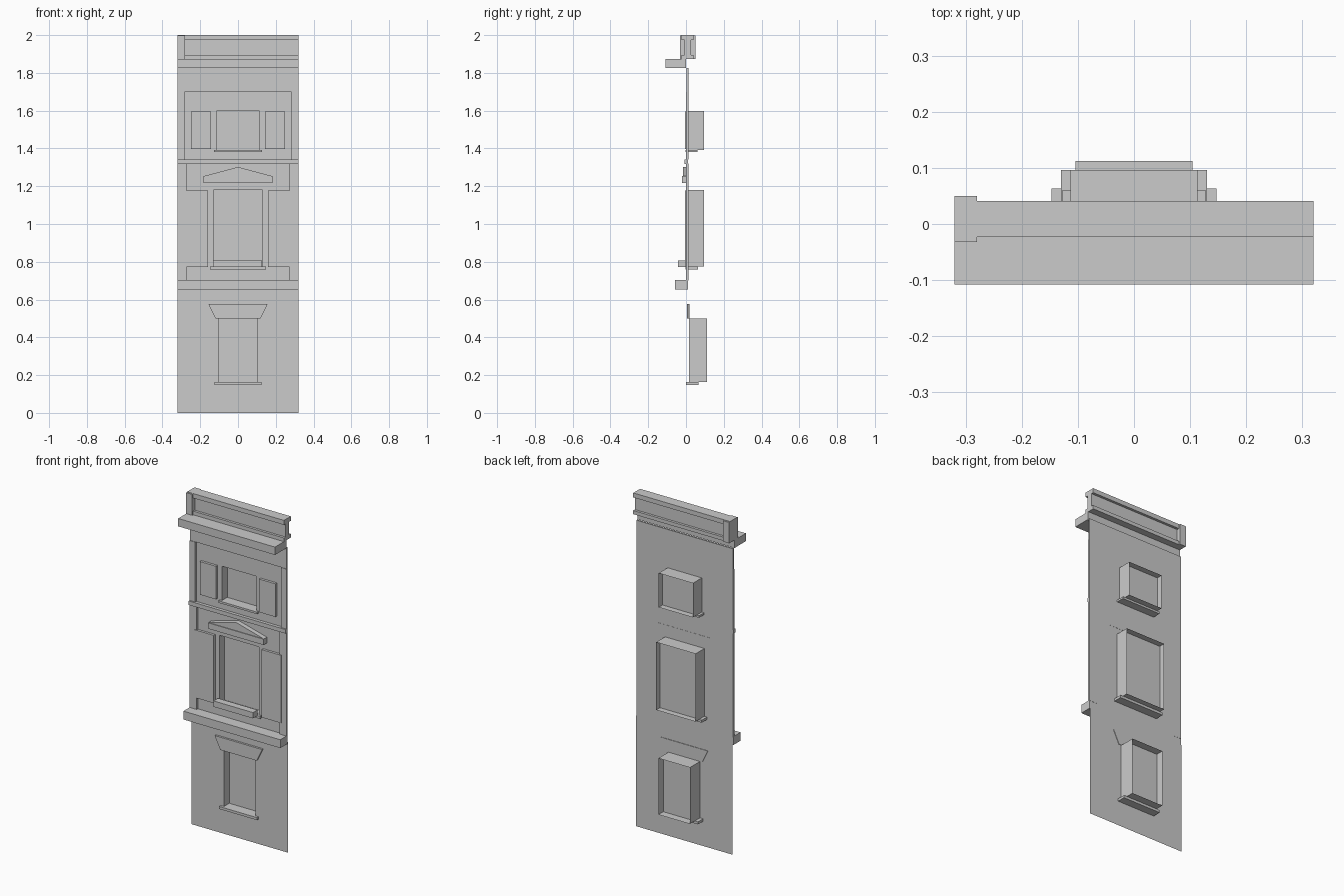
import bpy

if "Cube" in bpy.data.objects:
    bpy.data.objects.remove(bpy.data.objects["Cube"])

HALF = 0.32  # half width of the facade


def mesh(name, verts, faces):
    me = bpy.data.meshes.new(name)
    me.from_pydata(verts, [], faces)
    me.update()
    ob = bpy.data.objects.new(name, me)
    bpy.context.collection.objects.link(ob)
    return ob


def prism(name, pts, y0, y1):
    """Extrude a counter-clockwise (x, z) outline from y0 (front) to y1 (back)."""
    n = len(pts)
    verts = [(x, y0, z) for x, z in pts] + [(x, y1, z) for x, z in pts]
    faces = [tuple(range(n)), tuple(reversed(range(n, 2 * n)))]
    faces += [(i, i + n, (i + 1) % n + n, (i + 1) % n) for i in range(n)]
    return mesh(name, verts, faces)


def box(name, x0, x1, y0, y1, z0, z1):
    return prism(name, [(x0, z0), (x1, z0), (x1, z1), (x0, z1)], y0, y1)


def wall_with_window(name, y, z0, z1, w, wz0, wz1, glass, back):
    """Thin wall sheet, open window surround reaching 'back', pane set inside at 'glass'."""
    def rect(a, b, c, yy):
        return [(-a, yy, b), (a, yy, b), (a, yy, c), (-a, yy, c)]
    verts = rect(HALF, z0, z1, y)
    for d in (y, glass, back):
        verts += rect(w, wz0, wz1, d)
    faces = [(8, 9, 10, 11)]
    for ring in (0, 4, 8):
        for i in range(4):
            j = (i + 1) % 4
            faces.append((ring + i, ring + j, ring + 4 + j, ring + 4 + i))
    return mesh(name, verts, faces)


# Wall sheets, one per storey, with window surrounds and panes
wall_with_window("ground_wall", 0.016, 0.0, 0.66, 0.104, 0.163, 0.50, 0.066, 0.112)
wall_with_window("middle_wall", 0.012, 0.70, 1.33, 0.13, 0.775, 1.18, 0.06, 0.096)
wall_with_window("upper_wall", 0.012, 1.33, 1.70, 0.113, 1.393, 1.597, 0.06, 0.096)

# Raised pilasters at both edges
for side, s in (("left", -1), ("right", 1)):
    for level, inner, z0, z1 in (("middle", 0.273, 0.70, 1.32),
                                 ("upper", 0.284, 1.342, 1.70)):
        x0, x1 = sorted((s * inner, s * HALF))
        box(f"{level}_pilaster_{side}", x0, x1, 0.0, 0.012, z0, z1)

    # Shutters
    for level, a, b, z0, z1 in (("middle", 0.158, 0.286, 0.773, 1.178),
                                ("upper", 0.143, 0.25, 1.397, 1.595)):
        x0, x1 = sorted((s * a, s * b))
        box(f"{level}_shutter_{side}", x0, x1, -0.004, 0.011, z0, z1)

# Window sills
box("ground_sill", -0.125, 0.125, 0.001, 0.065, 0.148, 0.163)
box("middle_sill", -0.147, 0.147, -0.003, 0.063, 0.76, 0.775)
box("upper_sill", -0.128, 0.128, -0.003, 0.06, 1.381, 1.393)
box("window_box", -0.132, 0.128, -0.042, 0.0, 0.773, 0.808)

# Flared lintel over the ground window
prism("ground_lintel", [(-0.12, 0.501), (0.12, 0.501), (0.157, 0.577), (-0.157, 0.577)],
      0.004, 0.019)

# Pediment over the middle window
box("pediment_base", -0.183, 0.183, -0.021, 0.013, 1.218, 1.253)
prism("pediment_gable", [(-0.183, 1.253), (0.183, 1.253), (0.0, 1.302)], -0.017, 0.011)

# Horizontal ledges and frieze
box("lower_ledge", -HALF, HALF, -0.058, 0.011, 0.653, 0.703)
box("middle_band", -HALF, HALF, -0.008, 0.011, 1.318, 1.342)
box("frieze", -HALF, HALF, 0.003, 0.012, 1.70, 1.826)
box("cornice", -HALF, HALF, -0.108, 0.0, 1.826, 1.873)

# Parapet: I-shaped rail and a single end post
I = [(-0.023, 1.873), (0.041, 1.873), (0.041, 1.895), (0.026, 1.895), (0.026, 1.973),
     (0.041, 1.973), (0.041, 2.0), (-0.023, 2.0), (-0.023, 1.973), (-0.008, 1.973),
     (-0.008, 1.895), (-0.023, 1.895)]
n = len(I)
mesh("parapet_rail",
     [(x, y, z) for x in (-HALF, HALF) for y, z in I],
     [tuple(reversed(range(n))), tuple(range(n, 2 * n))]
     + [(i, (i + 1) % n, (i + 1) % n + n, i + n) for i in range(n)])
box("parapet_post", -HALF, -0.28, -0.032, 0.05, 1.873, 1.998)
